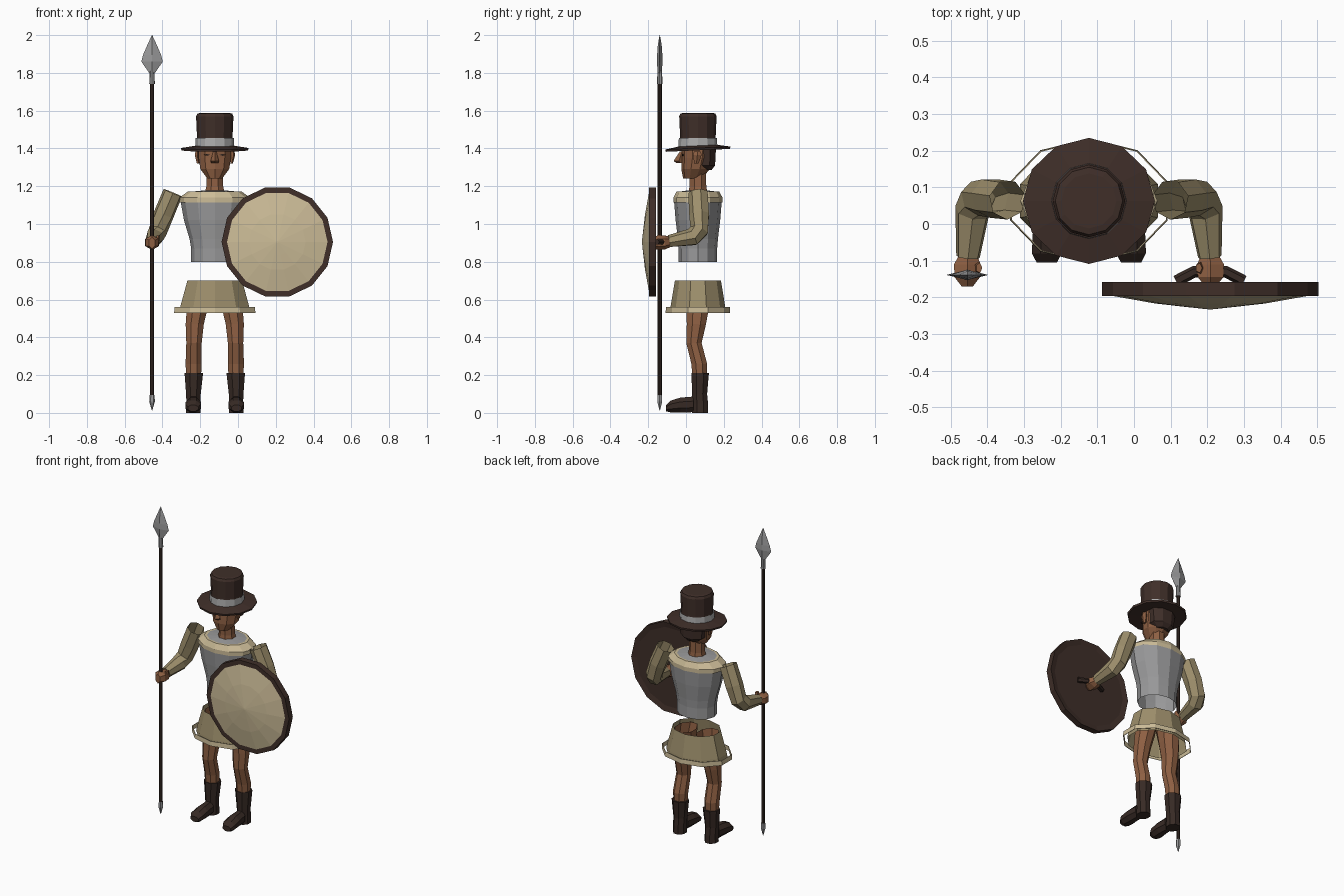
import bpy, bmesh, math
from mathutils import Vector

CX, CY = -0.123, 0.063          # body centre line


def material(name, rgb):
    m = bpy.data.materials.new(name)
    m.diffuse_color = (*rgb, 1)
    return m


HAT = material("dark brown felt", (0.05, 0.028, 0.022))
LEATHER = material("boot leather", (0.038, 0.023, 0.018))
SKIN = material("skin", (0.27, 0.115, 0.055))
CLOTH = material("tan cloth", (0.34, 0.275, 0.15))
LINEN = material("light linen", (0.60, 0.50, 0.31))
STEEL = material("grey steel", (0.32, 0.32, 0.325))
BAND = material("light grey band", (0.42, 0.42, 0.42))


def skin_rings(name, rings, mat, caps):
    """Join point rings into a flat-shaded shell."""
    bm = bmesh.new()
    vs = [[bm.verts.new(p) for p in r] for r in rings]
    n = len(vs[0])
    for a, b in zip(vs, vs[1:]):
        for i in range(n):
            j = (i + 1) % n
            bm.faces.new((a[i], a[j], b[j], b[i]))
    if caps[0]:
        bm.faces.new(vs[0][::-1])
    if caps[1]:
        bm.faces.new(vs[-1])
    if any(caps):
        bmesh.ops.recalc_face_normals(bm, faces=bm.faces)
    me = bpy.data.meshes.new(name)
    bm.to_mesh(me)
    bm.free()
    me.materials.append(mat)
    ob = bpy.data.objects.new(name, me)
    bpy.context.collection.objects.link(ob)
    return ob


def loft(name, secs, n, mat, axis="z", caps=(1, 1), phase=0.0):
    """Elliptical sections (x, y, z, ra, rb) stacked along z or y."""
    rings = []
    for x, y, z, ra, rb in secs:
        ring = []
        for i in range(n):
            t = math.radians(phase) + math.tau * i / n
            a, b = ra * math.cos(t), rb * math.sin(t)
            ring.append((x + a, y + b, z) if axis == "z" else (x + a, y, z + b))
        rings.append(ring)
    return skin_rings(name, rings, mat, caps)


def body(name, secs, n, mat, **kw):
    """Sections (z, rx, ry) on the body centre line."""
    return loft(name, [(CX, CY, z, a, b) for z, a, b in secs], n, mat, **kw)


def tube(name, pts, n, mat, caps=(1, 1)):
    """Round tube through points (x, y, z, r), rings square to the path."""
    ps = [Vector(p[:3]) for p in pts]
    rings = []
    for k, p in enumerate(pts):
        d = Vector()
        if k:
            d += (ps[k] - ps[k - 1]).normalized()
        if k < len(ps) - 1:
            d += (ps[k + 1] - ps[k]).normalized()
        d.normalize()
        u = d.cross(Vector((1, 0, 0)) if abs(d.x) < 0.8 else Vector((0, 0, 1))).normalized()
        w = d.cross(u)
        rings.append([ps[k] + p[3] * (u * math.cos(math.tau * i / n) + w * math.sin(math.tau * i / n))
                      for i in range(n)])
    return skin_rings(name, rings, mat, caps)


# Hat: tilted brim, crown and band
brim = body("hat_brim", [(1.392, 0.09, 0.09), (1.39, 0.176, 0.17), (1.402, 0.18, 0.172), (1.415, 0.1, 0.1)], 12, HAT)
for v in brim.data.vertices:
    v.co.z += 0.045 * (v.co.y - CY)
body("hat_crown", [(1.40, 0.095, 0.095), (1.46, 0.094, 0.094), (1.57, 0.099, 0.099),
                   (1.585, 0.092, 0.092), (1.588, 0.075, 0.075)], 12, HAT)
body("hat_band", [(1.41, 0.103, 0.103), (1.455, 0.101, 0.101)], 12, BAND, caps=(0, 0))

# Head, neck, hair and face
loft("head", [(CX, 0.035, 1.24, 0.04, 0.05), (CX, 0.05, 1.29, 0.08, 0.075),
              (CX, 0.06, 1.35, 0.09, 0.084), (CX, 0.063, 1.41, 0.09, 0.088)], 10, SKIN, phase=90)
body("neck", [(1.16, 0.058, 0.055), (1.20, 0.048, 0.048), (1.27, 0.046, 0.046)], 8, SKIN, phase=22.5)
loft("hair", [(CX, 0.098, 1.285, 0.045, 0.04), (CX, 0.105, 1.31, 0.08, 0.053),
              (CX, 0.105, 1.40, 0.091, 0.058)], 8, HAT, phase=22.5)
loft("nose", [(CX, -0.03, 1.322, 0.018, 0.018), (CX, -0.038, 1.333, 0.022, 0.028),
              (CX, -0.02, 1.385, 0.008, 0.012)], 4, SKIN)
for s, side in ((-1, "right"), (1, "left")):
    loft(side + "_ear", [(CX + s * 0.088, 0.055, 1.32, 0.008, 0.012), (CX + s * 0.096, 0.06, 1.365, 0.012, 0.024),
                         (CX + s * 0.094, 0.06, 1.385, 0.01, 0.018)], 5, SKIN)
    eye = loft(side + "_eye", [(CX + s * 0.04, -0.02, 1.366, 0.018, 0.005), (CX + s * 0.04, -0.012, 1.366, 0.018, 0.005)],
               4, LEATHER, axis="y", phase=0)

# Breastplate with a sloping linen collar
body("breastplate", [(0.80, 0.125, 0.102), (0.87, 0.125, 0.102), (0.92, 0.133, 0.106), (1.02, 0.163, 0.118),
                     (1.13, 0.183, 0.127)], 12, STEEL, caps=(0, 0))
body("collar", [(1.115, 0.187, 0.13), (1.14, 0.187, 0.13), (1.172, 0.142, 0.113), (1.172, 0.125, 0.1)],
     12, LINEN, caps=(0, 0))
body("shoulder_plate", [(1.171, 0.128, 0.102), (1.178, 0.05, 0.05)], 12, STEEL, caps=(0, 0))

# Skirt with a loose hem
K = 1 / math.cos(math.radians(18))
body("skirt", [(0.53, 0.188 * K, 0.148), (0.56, 0.183 * K, 0.145), (0.70, 0.145 * K, 0.122)],
     10, CLOTH, caps=(0, 0), phase=90)
body("skirt_hem", [(0.53, 0.215 * K, 0.171), (0.56, 0.213 * K, 0.169), (0.56, 0.21 * K, 0.166),
                   (0.53, 0.212 * K, 0.168), (0.53, 0.215 * K, 0.171)], 10, LINEN, caps=(0, 0), phase=90)

for s, side in ((-1, "right"), (1, "left")):
    def X(d):
        return CX + s * d

    # Leg and boot
    loft(side + "_leg", [(X(0.112), 0.072, 0.18, 0.042, 0.04), (X(0.112), 0.07, 0.26, 0.046, 0.045),
                         (X(0.110), 0.042, 0.37, 0.044, 0.044), (X(0.106), 0.055, 0.47, 0.052, 0.055),
                         (X(0.092), 0.062, 0.56, 0.06, 0.065), (X(0.076), 0.065, 0.68, 0.064, 0.085)],
         8, SKIN, caps=(0, 0), phase=22.5)
    loft(side + "_boot_shaft", [(X(0.113), 0.075, 0.0, 0.042, 0.046), (X(0.113), 0.075, 0.05, 0.04, 0.045),
                                (X(0.113), 0.072, 0.10, 0.042, 0.043), (X(0.111), 0.075, 0.21, 0.053, 0.05)],
         8, LEATHER, phase=22.5)
    loft(side + "_boot_foot", [(X(0.115), -0.105, 0.025, 0.03, 0.018), (X(0.115), -0.08, 0.034, 0.044, 0.034),
                               (X(0.113), -0.03, 0.042, 0.044, 0.042), (X(0.113), 0.04, 0.045, 0.036, 0.045)],
         8, LEATHER, axis="y", phase=22.5)

    # Sleeve bent at the elbow
    tube(side + "_sleeve", [(X(0.222), 0.066, 1.165, 0.054), (X(0.27), 0.072, 1.05, 0.055),
                            (X(0.302), 0.07, 0.965, 0.051), (X(0.318), 0.035, 0.93, 0.049),
                            (X(0.33), -0.09, 0.908, 0.033)], 7, CLOTH, caps=(0, 1))
    # Gripping hand
    loft(side + "_hand", [(X(0.33), -0.085, 0.905, 0.028, 0.028), (X(0.332), -0.11, 0.902, 0.042, 0.036),
                          (X(0.332), -0.145, 0.902, 0.04, 0.04), (X(0.332), -0.17, 0.90, 0.018, 0.03)],
         6, SKIN, axis="y", phase=30)
    loft(side + "_thumb", [(X(0.305), -0.12, 0.91, 0.012, 0.02), (X(0.30), -0.12, 0.94, 0.009, 0.014)], 5, SKIN)

# Spear: shaft, leaf blade and butt spike
SX, SY = -0.455, -0.139


def spear(name, secs, n, mat):
    loft(name, [(SX, SY, z, a, b) for z, a, b in secs], n, mat)


spear("spear_shaft", [(0.08, 0.011, 0.011), (1.76, 0.011, 0.011)], 8, LEATHER)
spear("spear_socket", [(1.74, 0.015, 0.015), (1.81, 0.012, 0.012)], 8, STEEL)
spear("spear_blade", [(1.795, 0.012, 0.012), (1.86, 0.057, 0.014), (1.895, 0.048, 0.014), (1.95, 0.024, 0.01),
                      (2.0, 0.001, 0.001)], 4, STEEL)
spear("spear_butt", [(0.012, 0.001, 0.001), (0.06, 0.015, 0.015), (0.095, 0.013, 0.013)], 6, STEEL)

# Round shield: dark rim and back, pale domed face, grip
HX, HZ, R = 0.208, 0.905, 0.295


def disc(name, secs, mat, caps):
    loft(name, [(HX, y, HZ, r, r) for y, r in secs], 14, mat, axis="y", caps=caps)


disc("shield_rim", [(-0.165, 0.26), (-0.158, R), (-0.197, R), (-0.197, 0.266)], HAT, (1, 0))
disc("shield_face", [(-0.196, 0.268), (-0.217, 0.15), (-0.226, 0.07), (-0.233, 0.005)], LINEN, (0, 1))
tube("shield_grip", [(0.115, -0.156, HZ, 0.016), (0.165, -0.13, HZ, 0.016),
                     (0.25, -0.13, HZ, 0.016), (0.30, -0.156, HZ, 0.016)], 6, LEATHER)
